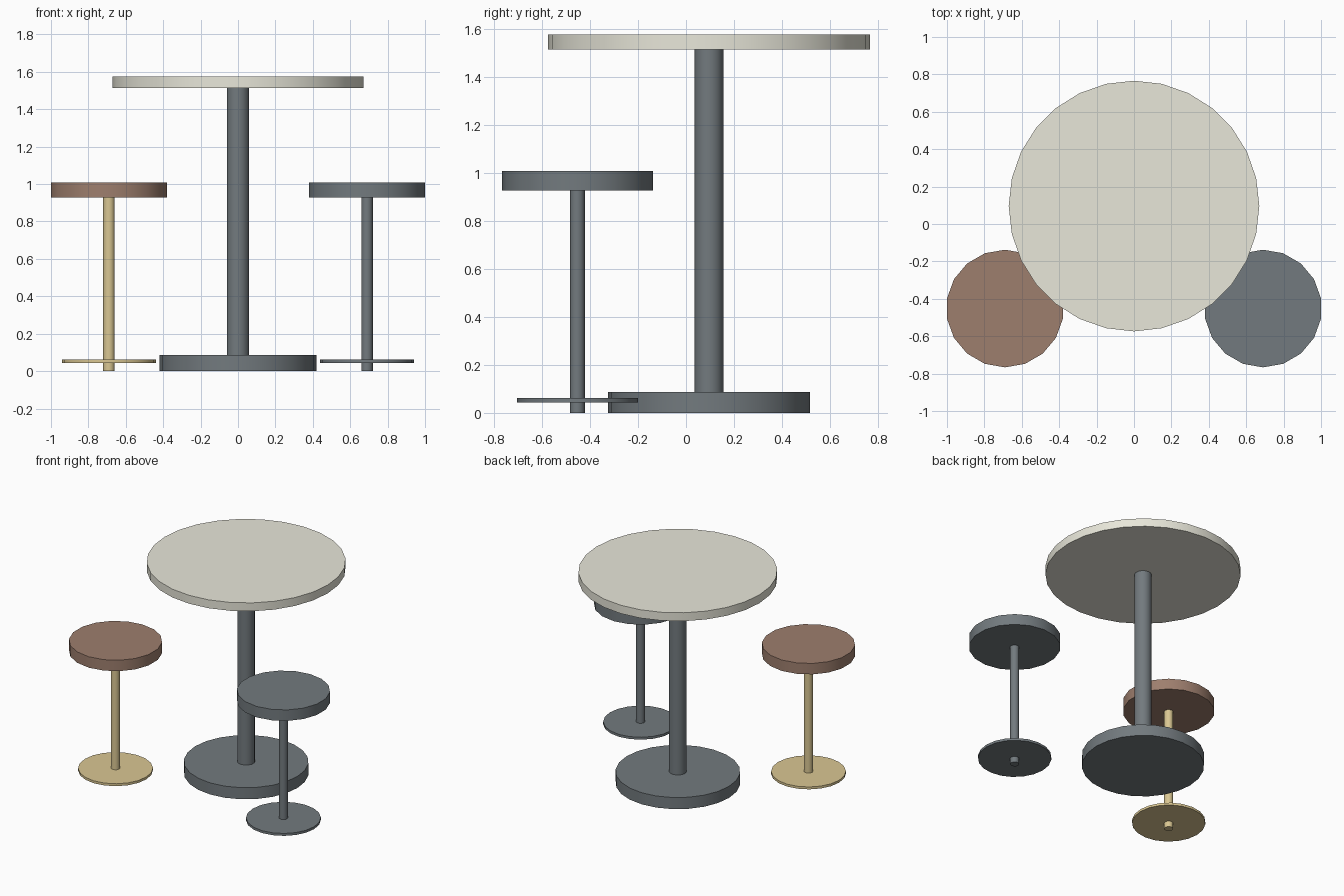
import bpy

if "Cube" in bpy.data.objects:
    bpy.data.objects.remove(bpy.data.objects["Cube"])


def material(name, rgb):
    mat = bpy.data.materials.new(name)
    mat.diffuse_color = (*rgb, 1.0)
    mat.use_nodes = True
    mat.node_tree.nodes["Principled BSDF"].inputs["Base Color"].default_value = mat.diffuse_color
    return mat


cream = material("cream", (0.81, 0.80, 0.70))
slate = material("slate", (0.17, 0.195, 0.21))
brown = material("brown", (0.34, 0.21, 0.155))
brass = material("brass", (0.70, 0.57, 0.29))


def disc(name, centre, radius, bottom, top, sides, mat):
    """Upright cylinder between two heights, smooth with crisp rims."""
    bpy.ops.mesh.primitive_cylinder_add(
        vertices=sides, radius=radius, depth=top - bottom,
        location=(*centre, (top + bottom) / 2))
    obj = bpy.context.object
    obj.name = name
    obj.data.materials.append(mat)
    bpy.ops.object.shade_smooth_by_angle()
    return obj


# Round pedestal table
table = (0, 0.096)
disc("table_base", table, 0.42, 0.0, 0.086, 24, slate)
disc("table_column", table, 0.06, 0.086, 1.513, 14, slate)
disc("table_top", table, 0.67, 1.513, 1.575, 28, cream)


# Bar stools either side: the pole passes through the thin foot plate
def stool(side, x, metal, cover):
    centre = (x, -0.452)
    disc(side + "_stool_foot", centre, 0.252, 0.044, 0.062, 20, metal)
    disc(side + "_stool_pole", centre, 0.031, 0.0, 0.927, 12, metal)
    disc(side + "_stool_seat", centre, 0.3145, 0.927, 1.008, 18, cover)


stool("left", -0.69, brass, brown)
stool("right", 0.69, slate, slate)
